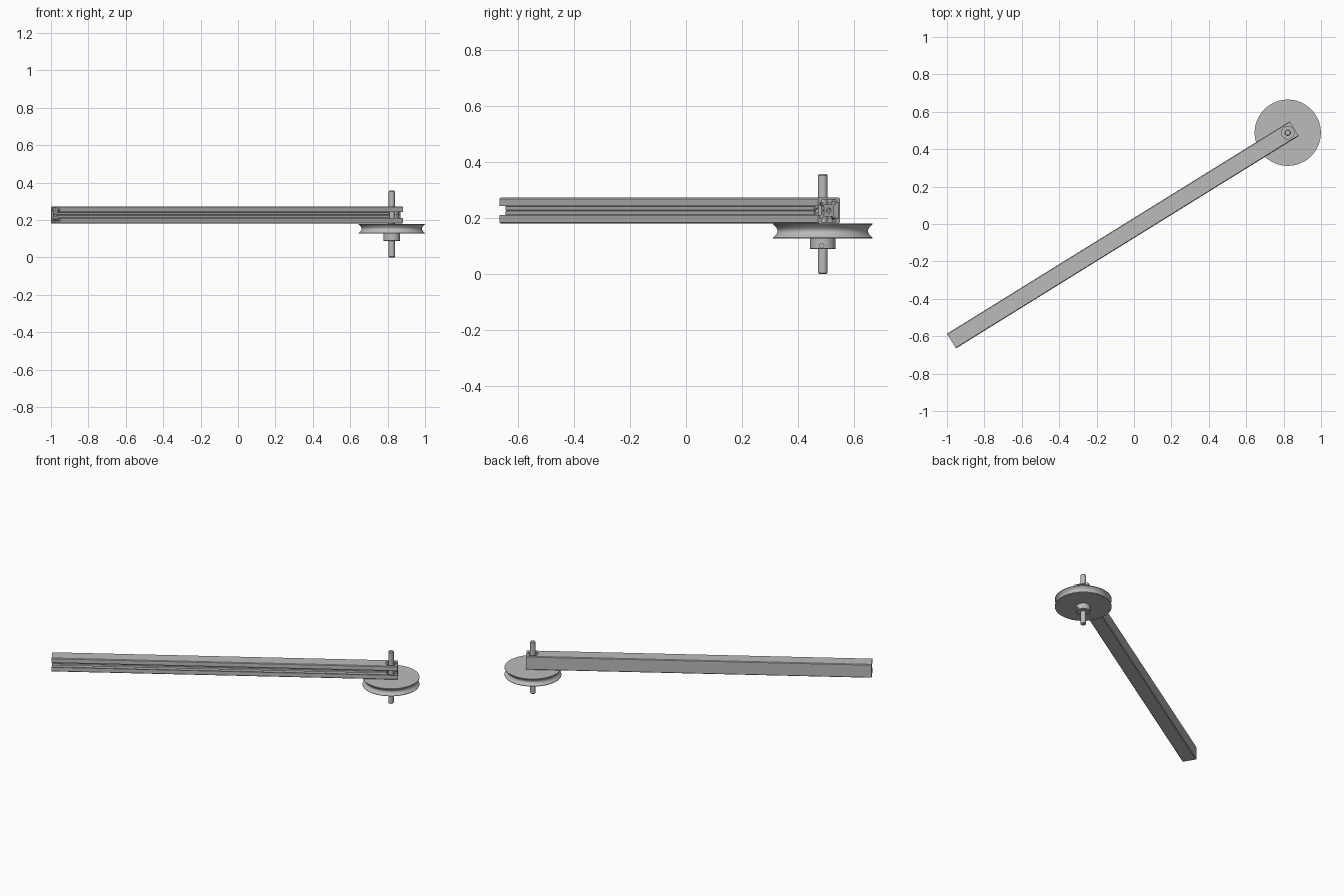
import bpy, bmesh, math
from mathutils import Matrix, Vector

if "Cube" in bpy.data.objects:
    bpy.data.objects.remove(bpy.data.objects["Cube"])

metal = bpy.data.materials.new("grey metal")
metal.use_nodes = True
GREY = (0.5, 0.5, 0.5, 1)
metal.diffuse_color = GREY
metal.node_tree.nodes["Principled BSDF"].inputs["Base Color"].default_value = GREY

START = Vector((-0.976, -0.626, 0.227))
END = Vector((0.857, 0.51, 0.227))
AXLE = Vector((0.822, 0.488, 0))
HALF = 0.046


def finish(name, bm):
    """Turn a bmesh into a shaded object."""
    bmesh.ops.recalc_face_normals(bm, faces=bm.faces)
    me = bpy.data.meshes.new(name)
    bm.to_mesh(me)
    bm.free()
    me.materials.append(metal)
    ob = bpy.data.objects.new(name, me)
    bpy.context.collection.objects.link(ob)
    return ob


def smooth(ob):
    bpy.ops.object.select_all(action='DESELECT')
    ob.select_set(True)
    bpy.context.view_layer.objects.active = ob
    bpy.ops.object.shade_smooth_by_angle(angle=math.radians(30))


def lathe(name, profile, steps=64):
    """Spin an (r, z) profile about the axle."""
    bm = bmesh.new()
    vs = [bm.verts.new((r, 0, z)) for r, z in profile]
    es = [bm.edges.new(p) for p in zip(vs, vs[1:])]
    bmesh.ops.spin(bm, geom=vs + es, cent=(0, 0, 0), axis=(0, 0, 1),
                   angle=math.tau, steps=steps, use_duplicate=False)
    bmesh.ops.remove_doubles(bm, verts=bm.verts, dist=1e-5)
    ob = finish(name, bm)
    ob.location = AXLE
    return ob


def cut(ob, name, radius, depth, matrix):
    """Drill a round hole with a hidden cutter."""
    bm = bmesh.new()
    bmesh.ops.create_cone(bm, cap_ends=True, segments=32, radius1=radius,
                          radius2=radius, depth=depth, matrix=matrix)
    cutter = finish(name, bm)
    cutter.hide_render = True
    cutter.hide_set(True)
    mod = ob.modifiers.new("hole", 'BOOLEAN')
    mod.operation = 'DIFFERENCE'
    mod.solver = 'EXACT'
    mod.object = cutter


# Beam section: outer contour with a T-slot on one side
c = 0.004
upper = [(-0.021, 0.014), (-0.032, 0.029), (-0.038, 0.029), (-0.038, 0.016),
         (-HALF, 0.016), (-HALF, HALF - c), (c - HALF, HALF),
         (HALF - c, HALF), (HALF, HALF - c)]
floor_groove = [(-0.019, 0), (-0.021, 0.002)]
outline = floor_groove + upper + [(x, -y) for x, y in reversed(upper)] + [(-0.021, -0.002)]

# Closed cavities behind the three plain sides, and the centre bore
cavity = [(0.021, -0.014), (0.032, -0.029), (0.040, -0.029),
          (0.040, 0.029), (0.032, 0.029), (0.021, 0.014)]
loops = [outline, cavity,
         [(-y, x) for x, y in cavity], [(y, -x) for x, y in cavity],
         [(0.009 * math.cos(i * math.tau / 20), 0.009 * math.sin(i * math.tau / 20))
          for i in range(20)]]

bm = bmesh.new()
edges = []
for loop in loops:
    vs = [bm.verts.new((x, y, 0)) for x, y in loop]
    edges += [bm.edges.new((a, b)) for a, b in zip(vs, vs[1:] + vs[:1])]
bmesh.ops.triangle_fill(bm, edges=edges, use_beauty=True, normal=(0, 0, 1))
run = END - START
ext = bmesh.ops.extrude_face_region(bm, geom=bm.faces[:])
bmesh.ops.translate(bm, vec=(0, 0, run.length),
                    verts=[g for g in ext["geom"] if isinstance(g, bmesh.types.BMVert)])
along = run.normalized()
up = Vector((0, 0, 1))
side = up.cross(along)
frame = Matrix((side, up, along)).transposed().to_4x4()
bmesh.ops.transform(bm, matrix=Matrix.Translation(START) @ frame, verts=bm.verts)
beam = finish("slotted_beam", bm)
cut(beam, "beam_hole_cutter", 0.034, 0.3,
    Matrix.Translation(AXLE + Vector((0, 0, 0.227))))

# Pulley with a concave rim groove and a hub below
BOTTOM, TOP, RIM = 0.128, 0.18, 0.177
lip = 0.003
span = TOP - BOTTOM - 2 * lip
groove = [(RIM - 0.016 * math.sin(math.pi * i / 12), BOTTOM + lip + span * i / 12)
          for i in range(13)]
pulley = lathe("grooved_pulley",
               [(0, 0.089), (0.043, 0.089), (0.045, 0.091), (0.045, BOTTOM), (RIM, BOTTOM)]
               + groove + [(RIM, TOP), (0, TOP)], 96)
smooth(pulley)
cut(pulley, "set_screw_cutter", 0.008, 0.04,
    Matrix.Translation(AXLE + Vector((0.045, -0.004, 0.102)))
    @ Matrix.Rotation(math.pi / 2, 4, 'Y'))

# Axle with chamfered ends
axle = lathe("axle", [(0, 0), (0.013, 0), (0.017, 0.005), (0.017, 0.352),
                      (0.013, 0.357), (0, 0.357)], 40)
smooth(axle)
